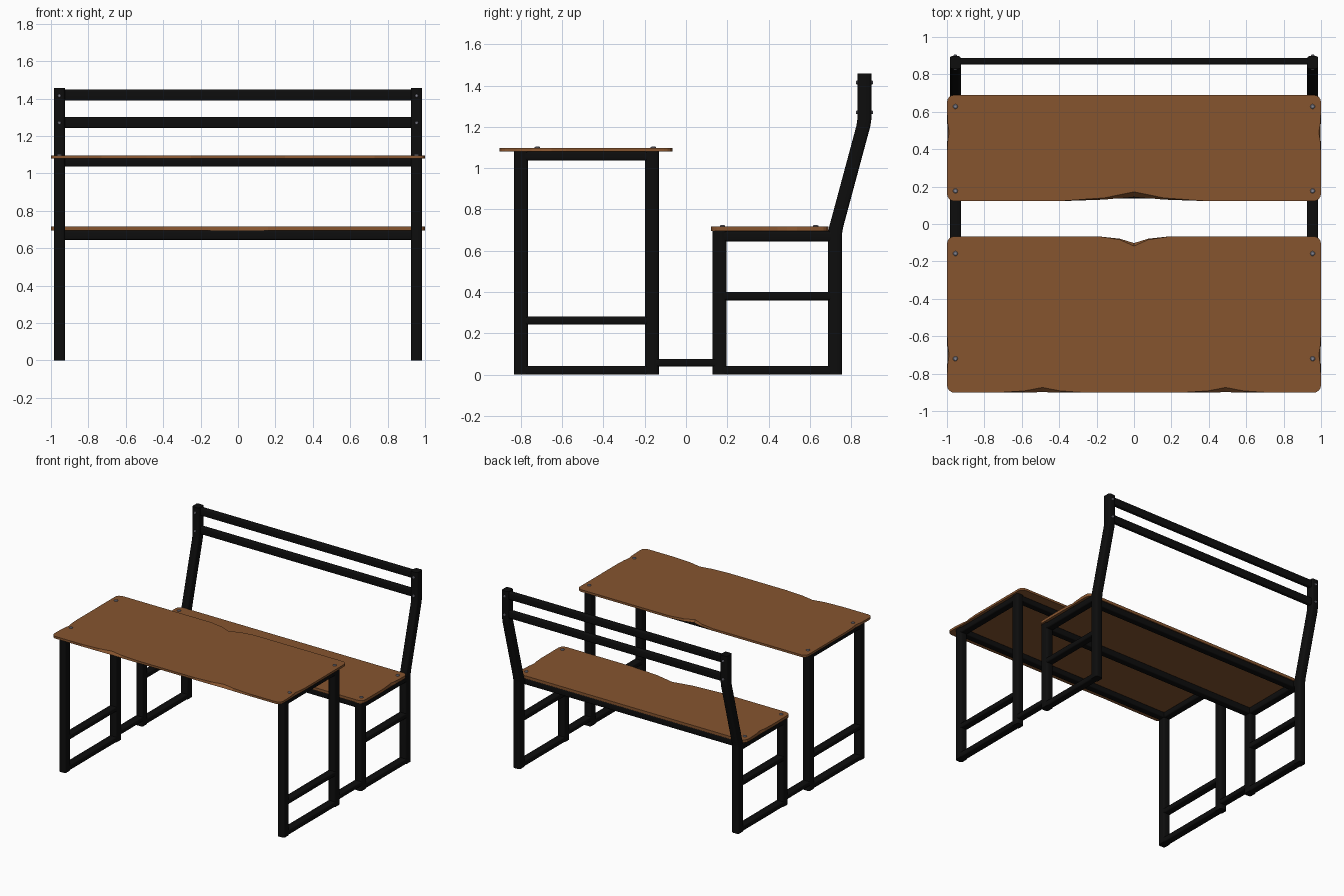
import bpy, bmesh, math
from mathutils import Vector

if "Cube" in bpy.data.objects:
    bpy.data.objects.remove(bpy.data.objects["Cube"])


def material(name, rgb):
    m = bpy.data.materials.new(name)
    m.diffuse_color = (*rgb, 1)
    m.use_nodes = True
    m.node_tree.nodes["Principled BSDF"].inputs["Base Color"].default_value = m.diffuse_color
    return m


BLACK = material("black metal", (0.004, 0.004, 0.004))
WOOD = material("brown wood", (0.24, 0.09, 0.028))
STEEL = material("bolt grey", (0.24, 0.24, 0.29))


def finish(name, bm, mat, smooth=False):
    bmesh.ops.recalc_face_normals(bm, faces=bm.faces)
    me = bpy.data.meshes.new(name)
    bm.to_mesh(me)
    bm.free()
    me.materials.append(mat)
    ob = bpy.data.objects.new(name, me)
    bpy.context.collection.objects.link(ob)
    if smooth:
        bpy.context.view_layer.objects.active = ob
        ob.select_set(True)
        bpy.ops.object.shade_smooth_by_angle(angle=math.radians(35))
        ob.select_set(False)
    return ob


def loft(bm, rings):
    """Skin a list of closed rings and cap both ends."""
    vs = [[bm.verts.new(p) for p in r] for r in rings]
    for a, b in zip(vs, vs[1:]):
        for i in range(len(a)):
            j = (i + 1) % len(a)
            bm.faces.new((a[i], a[j], b[j], b[i]))
    bm.faces.new(vs[0])
    bm.faces.new(vs[-1])


def rounded_rect(w, h, r, n=3):
    pts = []
    for k, (sx, sy) in enumerate([(1, 1), (-1, 1), (-1, -1), (1, -1)]):
        for i in range(n + 1):
            a = math.pi / 2 * (k + i / n)
            pts.append((sx * (w / 2 - r) + r * math.cos(a),
                        sy * (h / 2 - r) + r * math.sin(a)))
    return pts


def tube(name, path, u, v, w, h, r=0.014):
    """Rounded box section, w along u and h along v, swept along path."""
    u, v = Vector(u), Vector(v)
    sec = rounded_rect(w, h, r)
    bm = bmesh.new()
    loft(bm, [[Vector(p) + u * a + v * b for a, b in sec] for p in path])
    return finish(name, bm, BLACK, True)


X, Y, Z = (1, 0, 0), (0, 1, 0), (0, 0, 1)
PX, PW, PD = 0.955, 0.06, 0.068


def bolt(name, loc, axis, r):
    bm = bmesh.new()
    n = 12
    rings = []
    for d, k in ((-0.004, 1), (0.004, 1), (0.007, 0.7)):
        ring = []
        for i in range(n):
            a = 2 * math.pi * i / n
            c, s = r * k * math.cos(a), r * k * math.sin(a)
            ring.append(Vector(loc) + (Vector((c, s, d)) if axis == 'z'
                                       else Vector((c, d if axis == 'y' else -d, s))))
        rings.append(ring)
    loft(bm, rings)
    finish(name, bm, STEEL)


# Side frames, mirrored left and right
for side, s in (("left", -1), ("right", 1)):
    x = s * PX

    def post(name, pts):
        tube(f"{side}_{name}", [(x, y, z) for y, z in pts], X, Y, PW, PD)

    def rail(name, y0, y1, z0, z1):
        tube(f"{side}_{name}", [(x, y0, (z0 + z1) / 2), (x, y1, (z0 + z1) / 2)],
             X, Z, PW, z1 - z0, 0.01)

    # table legs and rails
    post("table_front_leg", [(-0.799, 0), (-0.799, 1.08)])
    post("table_back_leg", [(-0.165, 0), (-0.165, 1.08)])
    rail("table_foot_rail", -0.78, -0.18, 0, 0.043)
    rail("table_low_rail", -0.78, -0.18, 0.242, 0.281)
    rail("table_top_rail", -0.78, -0.18, 1.036, 1.08)
    # connector between table and bench
    rail("connector_rail", -0.18, 0.15, 0.039, 0.077)
    # bench legs, the back one continues into the backrest
    post("bench_front_leg", [(0.163, 0), (0.163, 0.695)])
    post("bench_back_post", [(0.721, 0), (0.721, 0.68), (0.727, 0.715),
                             (0.859, 1.205), (0.864, 1.24), (0.864, 1.457)])
    rail("bench_foot_rail", 0.18, 0.71, 0, 0.043)
    rail("bench_mid_rail", 0.18, 0.71, 0.36, 0.401)
    rail("bench_seat_rail", 0.18, 0.71, 0.645, 0.695)
    # bolts
    for i, (y, z) in enumerate([(-0.72, 1.097), (-0.158, 1.097), (0.177, 0.717), (0.628, 0.717)]):
        bolt(f"{side}_top_bolt_{i}", (x, y, z), 'z', 0.013)
    for i, z in enumerate((1.27, 1.415)):
        bolt(f"{side}_back_bolt_{i}", (x, 0.898, z), 'y', 0.009)
        bolt(f"{side}_front_bolt_{i}", (x, 0.830, z), '-y', 0.009)

# Long rails across the width
for name, y, z0, z1, d in (("table_front_rail", -0.795, 1.036, 1.08, 0.055),
                           ("table_back_rail", -0.165, 1.036, 1.08, 0.055),
                           ("bench_front_rail", 0.165, 0.645, 0.695, 0.055),
                           ("bench_back_rail", 0.66, 0.645, 0.695, 0.055),
                           ("backrest_lower_slat", 0.870, 1.243, 1.302, 0.034),
                           ("backrest_upper_slat", 0.870, 1.390, 1.449, 0.034)):
    zc = (z0 + z1) / 2
    tube(name, [(-0.94, y, zc), (0.94, y, zc)], Y, Z, d, z1 - z0, 0.008)


def board(name, y0, y1, z0, z1, front, back, side_y):
    """Board with rounded corners and carved edges.
    Dips are (centre, half width, depth at top, depth at bottom)."""
    def outline(top):
        r, pts = 0.04, []

        def corner(cx, cy, a0):
            for i in range(5):
                a = math.radians(a0 + 22.5 * i)
                pts.append((cx + r * math.cos(a), cy + r * math.sin(a)))

        def dips(items, place):
            for c, hw, dt, db in items:
                d = dt if top else db
                for t, k in ((-1, 0), (-0.4, 0.35), (0, 1), (0.4, 0.35), (1, 0)):
                    pts.append(place(c, hw * t, d * k))

        side = [(side_y, 0.12, 0.012, 0.004)]
        corner(-1 + r, y0 + r, 180)
        dips(front, lambda c, t, d: (c + t, y0 + d))
        corner(1 - r, y0 + r, 270)
        dips(side, lambda c, t, d: (1 - d, c + t))
        corner(1 - r, y1 - r, 0)
        dips(back, lambda c, t, d: (c - t, y1 - d))
        corner(-1 + r, y1 - r, 90)
        dips(side, lambda c, t, d: (-1 + d, c - t))
        return pts

    bm = bmesh.new()
    loft(bm, [[(x, y, z0) for x, y in outline(False)],
              [(x, y, z1) for x, y in outline(True)]])
    finish(name, bm, WOOD)


# Table top and seat
board("table_top", -0.902, -0.066, 1.08, 1.097,
      [(-0.49, 0.24, 0.028, 0.003), (0.49, 0.24, 0.028, 0.003)],
      [(0, 0.19, 0.052, 0.036)], -0.70)
board("seat", 0.122, 0.69, 0.695, 0.717,
      [(0, 0.4, 0.05, 0.024)], [], 0.49)
